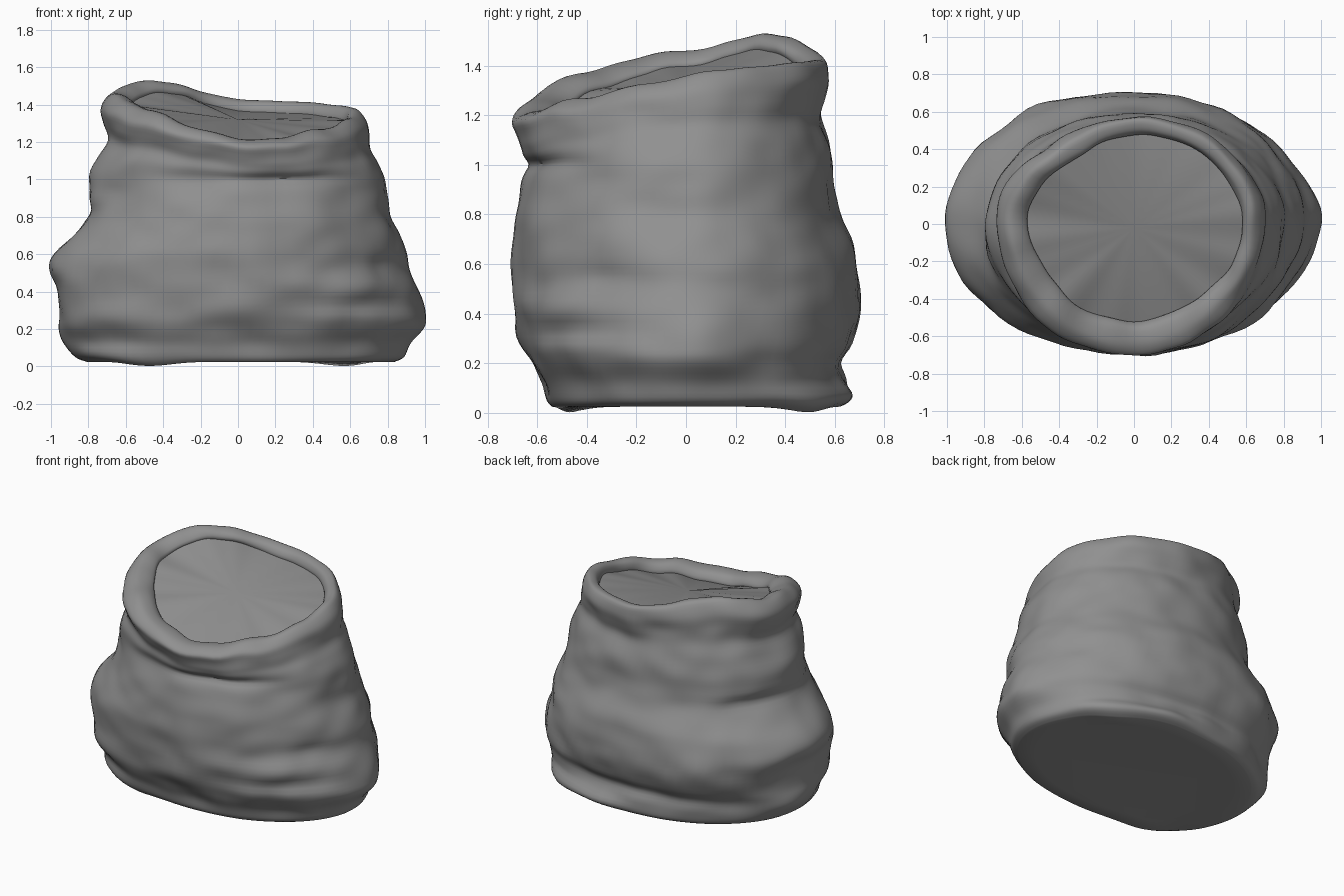
import bpy, bmesh, math
from mathutils import Vector, noise

if "Cube" in bpy.data.objects:
    bpy.data.objects.remove(bpy.data.objects["Cube"])

SEG, SUB = 96, 4

cloth = bpy.data.materials.new("grey_cloth")
cloth.diffuse_color = (0.28, 0.28, 0.28, 1)
cloth.use_nodes = True
cloth.node_tree.nodes["Principled BSDF"].inputs["Base Color"].default_value = cloth.diffuse_color

# Rings: front height, x min, x max, y min, y max, share of the rim tilt
RINGS = [
    (0.025, -.81, .84, -.54, .61, 0), (0.05, -.87, .89, -.56, .635, 0),
    (0.12, -.925, .925, -.58, .64, 0), (0.20, -.95, .985, -.62, .635, 0),
    (0.28, -.95, 1.0, -.66, .67, 0), (0.40, -.97, .97, -.69, .70, 0),
    (0.51, -1.0, .915, -.69, .70, 0), (0.61, -.965, .90, -.70, .69, 0),
    (0.71, -.88, .87, -.70, .66, 0), (0.81, -.805, .82, -.69, .62, 0),
    (0.91, -.79, .80, -.66, .60, .03), (0.99, -.785, .79, -.64, .585, .12),
    (1.04, -.74, .75, -.66, .57, .35), (1.08, -.69, .715, -.665, .56, .55),
    (1.13, -.72, .70, -.69, .56, .70), (1.18, -.73, .685, -.705, .575, .85),
    (1.215, -.67, .64, -.64, .56, 1), (1.21, -.61, .60, -.55, .50, 1),
    (1.17, -.56, .585, -.51, .47, 1), (1.13, -.57, .59, -.52, .48, 1),
]
# Rim height every 45 degrees, starting at the right and going to the back
RIM = [1.35, 1.40, 1.42, 1.515, 1.45, 1.36, 1.21, 1.26]
# Folds: angle, height, angular width, height width, push outwards
FOLDS = [
    (292, 1.00, 24, .025, -.025), (292, 1.08, 24, .03, .015),
    (318, .33, 25, .04, -.025), (320, .44, 28, .05, .015),
    (330, .55, 18, .05, -.015), (225, .24, 24, .11, .05),
    (222, .06, 22, .06, .06), (75, .07, 14, .05, .05),
    (50, .06, 18, .05, .06), (160, .84, 25, .04, -.03),
    (90, .20, 40, .04, -.015), (125, .45, 25, .15, .03),
    (200, .42, 15, .22, .02), (335, .40, 18, .25, -.035),
    (28, .40, 15, .25, -.025), (60, 1.08, 40, .03, -.015),
    (135, 1.22, 24, .07, -.045), (350, .22, 20, .04, .01),
]

def catmull(vals, u):
    i = min(int(u), len(vals) - 2)
    t = u - i
    p0, p1, p2, p3 = (vals[max(0, min(len(vals) - 1, i + k))] for k in (-1, 0, 1, 2))
    return .5 * (2*p1 + (p2 - p0)*t + (2*p0 - 5*p1 + 4*p2 - p3)*t*t
                 + (3*p1 - p0 - 3*p2 + p3)*t**3)

def rim_height(deg):
    n = len(RIM)
    return catmull([RIM[k % n] for k in range(-1, n + 2)], deg / 45 + 1)

def ring_points(u):
    h, x0, x1, y0, y1, tilt = (catmull(col, u) for col in zip(*RINGS))
    pts = []
    for s in range(SEG):
        deg = 360 * s / SEG
        c, d = math.cos(math.radians(deg)), math.sin(math.radians(deg))
        x = c * (x1 if c > 0 else -x0)
        y = d * (y1 if d > 0 else -y0)
        z = h + tilt * (rim_height(deg) - 1.21)
        z += .018 * tilt * noise.noise(Vector((c * 3, d * 3, 4)))
        push = 0
        for a, fz, wa, wz, amp in FOLDS:
            da = (deg - a + 180) % 360 - 180
            push += amp * math.exp(-(da / wa)**2 - ((h - fz) / wz)**2)
        fade = min(1, h / .15)
        push += .022 * fade * noise.noise(Vector((x*3.2, y*3.2, z*4.5)))
        push += .012 * fade * noise.noise(Vector((x*6 + 9, y*6, z*8)))
        k = 1 + push / math.hypot(x, y)
        # low corners of the base touch the ground
        if h < .1:
            for a in (236, 50):
                z -= .03 * (1 - h / .1) * math.exp(-((deg - a) / 12)**2)
        pts.append(Vector((x * k, y * k, max(z, 0))))
    return pts

def finish(name, bm, angle):
    bmesh.ops.recalc_face_normals(bm, faces=bm.faces)
    me = bpy.data.meshes.new(name)
    bm.to_mesh(me)
    bm.free()
    me.materials.append(cloth)
    ob = bpy.data.objects.new(name, me)
    bpy.context.collection.objects.link(ob)
    bpy.ops.object.select_all(action='DESELECT')
    bpy.context.view_layer.objects.active = ob
    ob.select_set(True)
    bpy.ops.object.shade_smooth_by_angle(angle=math.radians(angle))
    return ob

# Sack body: lofted wrinkled cloth with a rolled rim and closed flat base
bm = bmesh.new()
rows = []
steps = (len(RINGS) - 1) * SUB
for r in range(steps + 1):
    rows.append([bm.verts.new(p) for p in ring_points(r / SUB)])
for a, b in zip(rows, rows[1:]):
    for s in range(SEG):
        t = (s + 1) % SEG
        bm.faces.new((a[s], a[t], b[t], b[s]))
inner = [bm.verts.new((v.co.x * .85, v.co.y * .85, .025)) for v in rows[0]]
for s in range(SEG):
    t = (s + 1) % SEG
    bm.faces.new((inner[s], inner[t], rows[0][t], rows[0][s]))
bm.faces.new(inner[::-1])
finish("sack_body", bm, 50)

# Contents: sheet closing the mouth just below the rim
bm = bmesh.new()
edge = [bm.verts.new(p) for p in ring_points(len(RINGS) - 1.7)]
mid = bm.verts.new((0, -.02, 1.32))
for s in range(SEG):
    bm.faces.new((mid, edge[s], edge[(s + 1) % SEG]))
finish("sack_contents", bm, 30)
